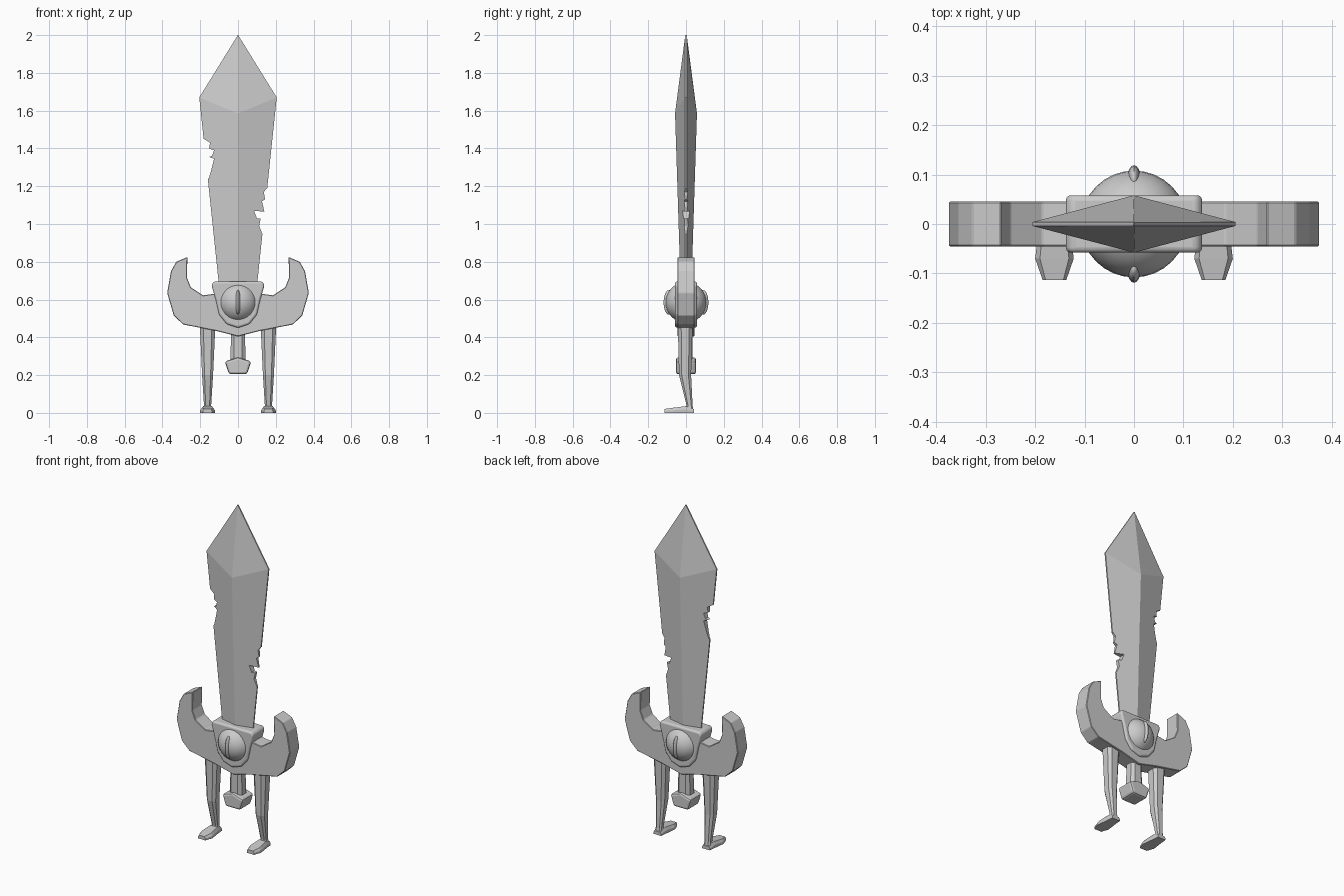
import bpy, bmesh, math
from mathutils import Vector

cube = bpy.data.objects.get("Cube")
if cube:
    bpy.data.objects.remove(cube, do_unlink=True)

grey = bpy.data.materials.new("plain grey")
grey.use_nodes = True
COLOUR = (0.6, 0.6, 0.6, 1)
grey.diffuse_color = COLOUR
grey.node_tree.nodes["Principled BSDF"].inputs["Base Color"].default_value = COLOUR


def make(name, bm):
    bmesh.ops.recalc_face_normals(bm, faces=bm.faces)
    mesh = bpy.data.meshes.new(name)
    bm.to_mesh(mesh)
    bm.free()
    mesh.materials.append(grey)
    obj = bpy.data.objects.new(name, mesh)
    bpy.context.collection.objects.link(obj)
    return obj


def select(obj):
    bpy.ops.object.select_all(action='DESELECT')
    obj.select_set(True)
    bpy.context.view_layer.objects.active = obj


def smooth(obj, angle=35):
    select(obj)
    bpy.ops.object.shade_smooth_by_angle(angle=math.radians(angle))


def plate(name, outline, depth):
    """Extrude an (x, z) outline to +-depth in y."""
    bm = bmesh.new()
    face = bm.faces.new([bm.verts.new((x, -depth, z)) for x, z in outline])
    out = bmesh.ops.extrude_face_region(bm, geom=[face])
    verts = [v for v in out["geom"] if isinstance(v, bmesh.types.BMVert)]
    bmesh.ops.translate(bm, vec=(0, 2 * depth, 0), verts=verts)
    return make(name, bm)


def mirrored(half):
    """Complete an outline running from the bottom centre up the +x side."""
    return half + [(-x, z) for x, z in reversed(half) if x > 0]


def loft(name, rings):
    bm = bmesh.new()
    loops = [[bm.verts.new(p) for p in ring] for ring in rings]
    n = len(loops[0])
    for a, b in zip(loops, loops[1:]):
        for i in range(n):
            j = (i + 1) % n
            bm.faces.new((a[i], a[j], b[j], b[i]))
    bm.faces.new(loops[0])
    bm.faces.new(loops[-1])
    return make(name, bm)


def chamfered(cx, cy, z, hx, hy, cut=0.45):
    """Eight-sided horizontal ring: a rectangle with cut corners."""
    k = 1 - cut
    shape = [(1, k), (k, 1), (-k, 1), (-1, k), (-1, -k), (-k, -1), (k, -1), (1, -k)]
    return [(cx + hx * a, cy + hy * b, z) for a, b in shape]


def bevel(obj, width, segments):
    mod = obj.modifiers.new("bevel", 'BEVEL')
    mod.width, mod.segments = width, segments
    mod.limit_method = 'ANGLE'
    mod.angle_limit = math.radians(25)


# Blade: diamond section that widens to the shoulders, then a point
def diamond(half_width, half_depth, z_edge, z_ridge):
    e = 0.004
    return [(half_width, -e, z_edge), (half_width, e, z_edge), (0, half_depth, z_ridge),
            (-half_width, e, z_edge), (-half_width, -e, z_edge), (0, -half_depth, z_ridge)]


blade = loft("blade", [diamond(0.095, 0.027, 0.62, 0.62),
                       diamond(0.205, 0.058, 1.67, 1.585),
                       diamond(0.001, 0.001, 2.0, 2.0)])

# Chips cut out of both blade edges
chips = {
    "left_chip": [(0.3, 1.20), (0.153, 1.19), (0.137, 1.17), (0.143, 1.13), (0.127, 1.12),
                  (0.14, 1.065), (0.085, 1.07), (0.1, 1.03), (0.12, 1.03), (0.112, 0.99),
                  (0.128, 0.95), (0.3, 0.94)],
    "right_chip": [(-0.3, 1.46), (-0.18, 1.45), (-0.148, 1.43), (-0.153, 1.40),
                   (-0.127, 1.39), (-0.138, 1.36), (-0.153, 1.355), (-0.127, 1.345),
                   (-0.143, 1.28), (-0.155, 1.24), (-0.3, 1.23)],
}
for name, outline in chips.items():
    cutter = plate(name, outline, 0.2)
    cutter.hide_render = True
    mod = blade.modifiers.new(name, 'BOOLEAN')
    mod.operation, mod.solver, mod.object = 'DIFFERENCE', 'EXACT', cutter
    select(blade)
    bpy.ops.object.modifier_apply(modifier=name)
    bpy.data.objects.remove(cutter, do_unlink=True)

# Crossguard with upturned horns
guard = plate("crossguard", mirrored([
    (0, 0.405), (0.12, 0.435), (0.29, 0.468), (0.34, 0.515), (0.375, 0.635), (0.355, 0.75),
    (0.327, 0.80), (0.268, 0.825), (0.27, 0.715), (0.25, 0.665), (0.185, 0.622),
    (0.13, 0.63), (0, 0.63)]), 0.046)
bevel(guard, 0.003, 1)

# Rounded shield-shaped eye socket
socket = plate("eye_socket", mirrored([
    (0, 0.45), (0.06, 0.47), (0.1, 0.52), (0.118, 0.6), (0.14, 0.675), (0.13, 0.695),
    (0, 0.695)]), 0.058)
bevel(socket, 0.02, 4)
smooth(socket, 50)


def ball(name, centre, scale, segments=32):
    bm = bmesh.new()
    bmesh.ops.create_uvsphere(bm, u_segments=segments, v_segments=segments // 2, radius=1)
    bmesh.ops.scale(bm, vec=scale, verts=bm.verts)
    bmesh.ops.translate(bm, vec=centre, verts=bm.verts)
    obj = make(name, bm)
    smooth(obj)
    return obj


# Eyeball through both faces, with a raised slit pupil on each
ball("eyeball", (0, 0, 0.585), (0.108, 0.108, 0.108))
for side, label in ((-1, "front"), (1, "back")):
    ball(label + "_pupil", (0, side * 0.09, 0.585), (0.014, 0.029, 0.066), 16)

# Grip and pommel
loft("grip", [chamfered(0, 0, 0.25, 0.042, 0.036), chamfered(0, 0, 0.45, 0.035, 0.034)])
pommel = plate("pommel", mirrored([(0, 0.205), (0.048, 0.205), (0.07, 0.272), (0, 0.295)]), 0.053)
bevel(pommel, 0.012, 2)

# Legs and feet
for side, label in ((1, "left"), (-1, "right")):
    cx = side * 0.161
    loft(label + "_leg", [chamfered(cx, 0.02, 0.005, 0.024, 0.02),
                          chamfered(cx, 0.019, 0.04, 0.019, 0.016),
                          chamfered(cx, -0.005, 0.2, 0.029, 0.032),
                          chamfered(cx, -0.004, 0.46, 0.041, 0.039)])
    foot = [(0.042, 0.026, 0.02), (0.0, 0.03, 0.036), (-0.045, 0.036, 0.03),
            (-0.07, 0.039, 0.027), (-0.113, 0.024, 0.021)]
    loft(label + "_foot", [[(cx - w, y, 0), (cx + w, y, 0), (cx + w, y, h * 0.5),
                            (cx + w * 0.75, y, h), (cx - w * 0.75, y, h),
                            (cx - w, y, h * 0.5)] for y, w, h in foot])
